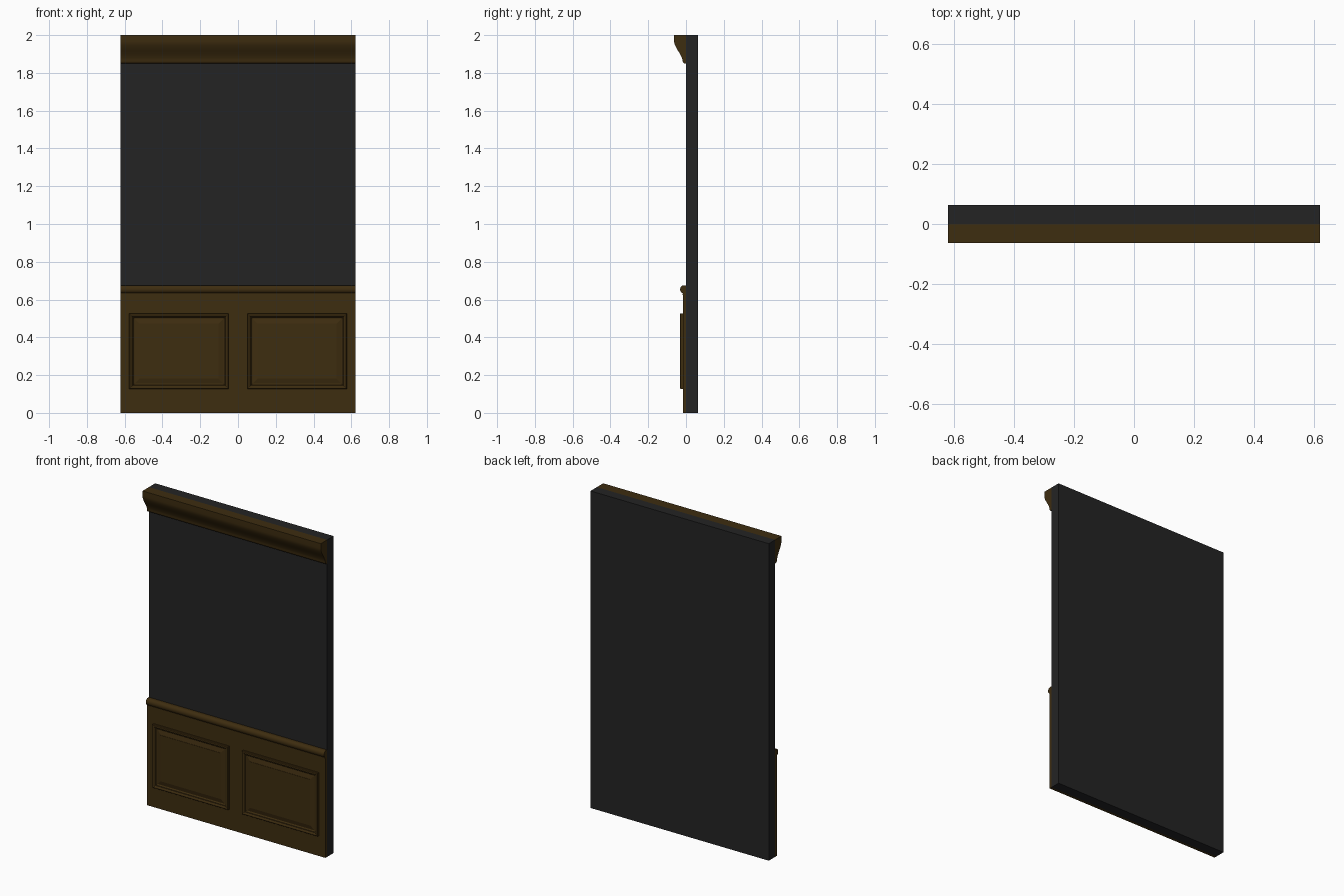
import bpy, bmesh, math

if "Cube" in bpy.data.objects:
    bpy.data.objects.remove(bpy.data.objects["Cube"])

HALF = 0.622   # half width of the wall section
BACK = 0.063


def material(name, col):
    m = bpy.data.materials.new(name)
    m.diffuse_color = (*col, 1)
    m.use_nodes = True
    m.node_tree.nodes["Principled BSDF"].inputs["Base Color"].default_value = m.diffuse_color
    return m


WOOD = material("dark brown wood", (0.048, 0.026, 0.005))
WALL = material("charcoal wall", (0.0172, 0.0172, 0.0176))


def finish(name, bm, mat, smooth=False):
    bmesh.ops.recalc_face_normals(bm, faces=bm.faces)
    me = bpy.data.meshes.new(name)
    bm.to_mesh(me)
    bm.free()
    ob = bpy.data.objects.new(name, me)
    bpy.context.collection.objects.link(ob)
    me.materials.append(mat)
    if smooth:
        bpy.ops.object.select_all(action='DESELECT')
        ob.select_set(True)
        bpy.context.view_layer.objects.active = ob
        bpy.ops.object.shade_smooth_by_angle(angle=math.radians(35))
    return ob


def extrude_profile(name, pts, mat, smooth=False):
    """Extrude a (y, z) outline along the full width."""
    bm = bmesh.new()
    a = [bm.verts.new((-HALF, y, z)) for y, z in pts]
    b = [bm.verts.new((HALF, y, z)) for y, z in pts]
    n = len(pts)
    for i in range(n):
        j = (i + 1) % n
        bm.faces.new((a[i], a[j], b[j], b[i]))
    bm.faces.new(a)
    bm.faces.new(b)
    return finish(name, bm, mat, smooth)


def rect(y0, y1, z0, z1):
    return [(y0, z0), (y1, z0), (y1, z1), (y0, z1)]


def raised_panel(name, x0, x1, z0, z1):
    """Nested rectangles (inset, y): moulded frame, groove, bevelled field."""
    steps = [(0, -0.014), (0, -0.028), (0.003, -0.032), (0.008, -0.033),
             (0.013, -0.031), (0.017, -0.026), (0.021, -0.025),
             (0.025, -0.020), (0.028, -0.019), (0.055, -0.026), (0.055, -0.028)]
    bm = bmesh.new()
    prev = None
    for d, y in steps:
        ring = [bm.verts.new((x, y, z)) for x, z in
                ((x0 + d, z0 + d), (x1 - d, z0 + d), (x1 - d, z1 - d), (x0 + d, z1 - d))]
        if prev:
            for i in range(4):
                j = (i + 1) % 4
                bm.faces.new((prev[i], prev[j], ring[j], ring[i]))
        else:
            bm.faces.new(ring)
        prev = ring
    bm.faces.new(prev)
    return finish(name, bm, WOOD)


# Wall slab and wainscot board
extrude_profile("wall", rect(0, BACK, 0, 2), WALL)
extrude_profile("wainscot_board", rect(-0.017, 0, 0, 0.64), WOOD)

# Rounded chair rail
rail = [(0, 0.625), (-0.019, 0.625), (-0.019, 0.633)]
for i in range(11):
    t = math.radians(-80 + 170 * i / 10)
    rail.append((-0.013 - 0.018 * math.cos(t), 0.654 + 0.021 * math.sin(t)))
rail.append((0, 0.675))
extrude_profile("chair_rail", rail, WOOD, True)

# Crown moulding: flat fascia, S-curve and bottom bead
crown = [(0, 2), (-BACK, 2), (-BACK, 1.968), (-0.062, 1.958), (-0.058, 1.946),
         (-0.051, 1.932), (-0.042, 1.917), (-0.033, 1.903), (-0.026, 1.890),
         (-0.021, 1.878), (-0.018, 1.868), (-0.018, 1.861), (-0.015, 1.854),
         (-0.009, 1.850), (0, 1.850)]
extrude_profile("crown_moulding", crown, WOOD, True)

# Two raised panels
for side, x in (("left", -0.3125), ("right", 0.3125)):
    raised_panel("raised_panel_" + side, x - 0.2635, x + 0.2635, 0.127, 0.527)
